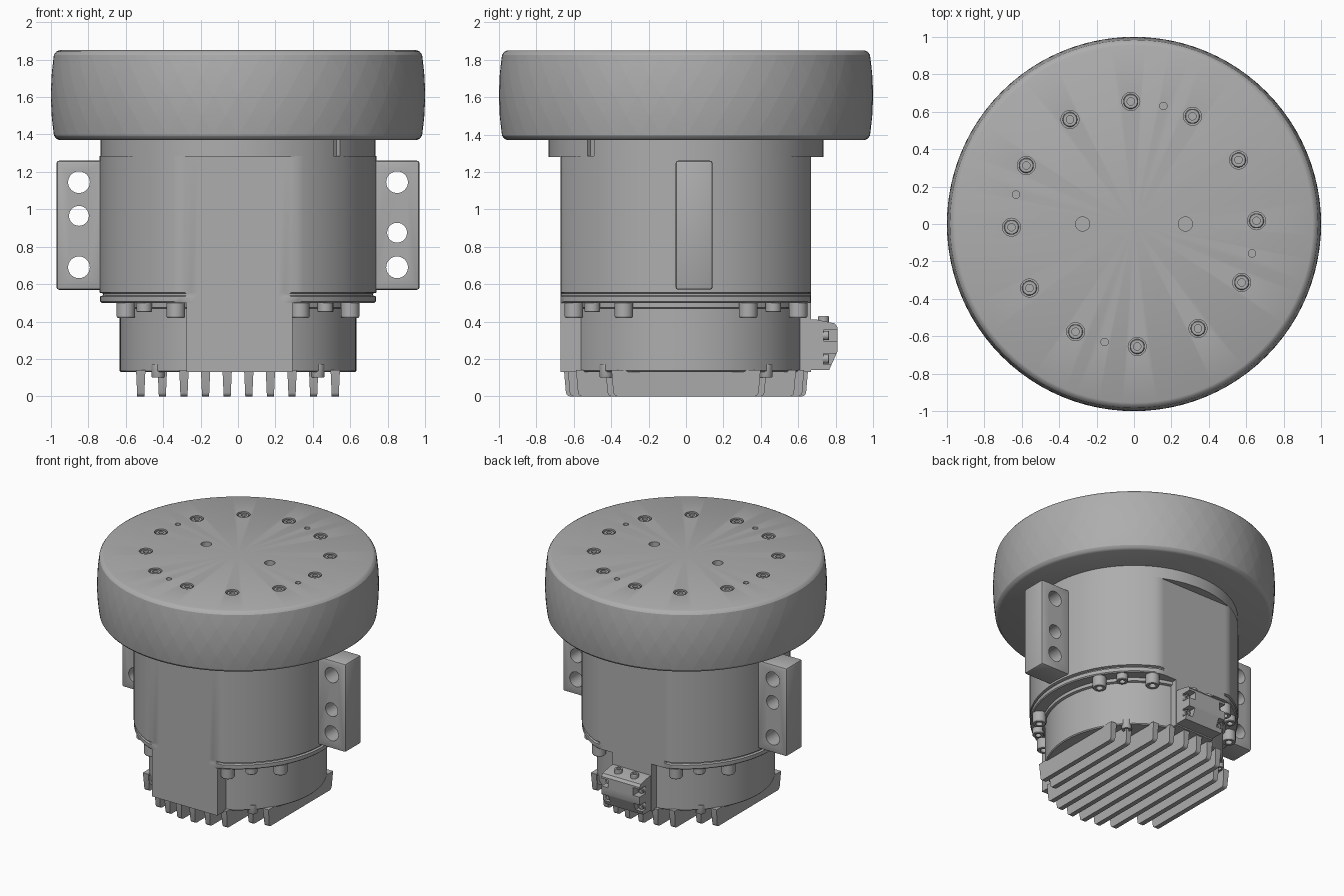
import bpy, bmesh
from math import sin, cos, pi, radians, sqrt
from mathutils import Matrix, Vector

if "Cube" in bpy.data.objects:
    bpy.data.objects.remove(bpy.data.objects["Cube"])

grey = bpy.data.materials.new("machined grey")
grey.use_nodes = True
grey.diffuse_color = (0.42, 0.42, 0.42, 1)
grey.node_tree.nodes["Principled BSDF"].inputs["Base Color"].default_value = (0.42, 0.42, 0.42, 1)
parts = []


def finish(name, bm):
    bmesh.ops.recalc_face_normals(bm, faces=bm.faces)
    mesh = bpy.data.meshes.new(name)
    bm.to_mesh(mesh)
    bm.free()
    mesh.materials.append(grey)
    ob = bpy.data.objects.new(name, mesh)
    bpy.context.collection.objects.link(ob)
    parts.append(ob)
    return ob


def add_lathe(bm, profile, segs, matrix=Matrix()):
    """Revolve (radius, height) points about z."""
    new = [bm.verts.new((r, 0, z)) for r, z in profile]
    edges = [bm.edges.new(p) for p in zip(new, new[1:])]
    out = bmesh.ops.spin(bm, geom=new + edges, cent=(0, 0, 0), axis=(0, 0, 1),
                         angle=2 * pi, steps=segs, use_merge=False)
    verts = list({v for f in bm.faces for v in f.verts if not f.tag})
    bmesh.ops.remove_doubles(bm, verts=verts, dist=1e-5)
    fresh = {v for f in bm.faces if not f.tag for v in f.verts}
    bmesh.ops.transform(bm, matrix=matrix, verts=list(fresh))
    for f in bm.faces:
        f.tag = True


def lathe(name, profile, segs=96):
    bm = bmesh.new()
    add_lathe(bm, profile, segs)
    return finish(name, bm)


def block(name, lo, hi, bevel=0.0):
    bm = bmesh.new()
    lo, hi = Vector(lo), Vector(hi)
    bmesh.ops.create_cube(bm, size=1, matrix=Matrix.Translation((lo + hi) / 2)
                          @ Matrix.Diagonal((*(hi - lo), 1)))
    if bevel:
        bmesh.ops.bevel(bm, geom=bm.edges[:], offset=bevel, segments=2, profile=0.5, affect='EDGES')
    return finish(name, bm)


def rods(name, places, depth, segs=32, turn=Matrix()):
    """Several plain cylinders, each given as (centre, radius)."""
    bm = bmesh.new()
    for centre, r in places:
        bmesh.ops.create_cone(bm, cap_ends=True, segments=segs, radius1=r, radius2=r, depth=depth,
                              matrix=Matrix.Translation(centre) @ turn)
    return finish(name, bm)


def bolts(name, places, r, h, turn=Matrix()):
    """Socket-head bolts standing on the given points."""
    bm = bmesh.new()
    s = r * 0.5
    profile = [(0, 0), (r, 0), (r, h * .9), (r * .9, h), (s, h), (s, h * .5), (0, h * .5)]
    for p in places:
        add_lathe(bm, profile, 18, Matrix.Translation(p) @ turn)
    return finish(name, bm)


def cut(ob, cutter):
    cutter.hide_render = True
    mod = ob.modifiers.new("cut", 'BOOLEAN')
    mod.operation, mod.object = 'DIFFERENCE', cutter
    bpy.context.view_layer.objects.active = ob
    bpy.ops.object.modifier_apply(modifier=mod.name)
    parts.remove(cutter)
    bpy.data.objects.remove(cutter)


def polar(r, degrees, z):
    return Vector((r * cos(radians(degrees)), r * sin(radians(degrees)), z))


down = Matrix.Rotation(pi, 4, 'X')
along_y = Matrix.Rotation(pi / 2, 4, 'X')

# Wheel: rounded disc with bolt counterbores, dowel holes and threaded holes
LOW, HIGH, MID, TOP = 1.395, 1.825, 1.61, 1.85


def crown(z):
    return 1 - 0.35 * (z - MID) ** 2


edge = crown(HIGH)
wheel = lathe("wheel", [(0, 1.37), (.955, 1.37), (.972, 1.378), (edge, LOW), (.955, LOW),
                        (.955, HIGH), (edge, HIGH), (.972, 1.842), (.955, TOP), (0, TOP)])
ring = [1.5 + 30 * i for i in range(12)]
holes = [(polar(.655, a, TOP), .048) for a in ring]
holes += [(polar(.65, 76 + 90 * i, TOP), .02) for i in range(4)]
holes += [(Vector((x, 0.0, TOP)), .038) for x in (-.275, .275)]
cut(wheel, rods("hole_cutter", holes, .08))
bolts("wheel_bolts", [polar(.655, a, 1.805) for a in ring], .04, .04)

# Tread: diamond lattice, each diamond raised from the groove floor
N, ROWS = 48, 4
bm = bmesh.new()
levels = [LOW + (HIGH - LOW) * j / ROWS for j in range(ROWS + 1)]
grid = [[bm.verts.new(polar(crown(z) - .014, 360 / N * (i + j % 2 / 2), z)) for i in range(N)]
        for j, z in enumerate(levels)]
base = {v for row in grid for v in row}
for j in range(ROWS + 1):
    for i in range(N):
        k = i + j % 2
        corner = [grid[j][i], grid[j][(i + 1) % N]]
        right = corner[1]
        face = [corner[0]]
        if j > 0:
            face.append(grid[j - 1][k % N])
        face.append(right)
        if j < ROWS:
            face.append(grid[j + 1][k % N])
        bm.faces.new(face)
tops = bm.faces[:]
bmesh.ops.inset_individual(bm, faces=tops, thickness=.008, depth=.01, use_even_offset=True)
bmesh.ops.subdivide_edges(bm, edges=list({e for f in tops for e in f.edges}), cuts=1, use_grid_fill=True)
for v in bm.verts:
    if v not in base:
        z = HIGH if v.co.z > HIGH - .012 else LOW if v.co.z < LOW + .012 else v.co.z
        flat = Vector((v.co.x, v.co.y, 0)).normalized() * crown(z)
        v.co = (flat.x, flat.y, z)
finish("tread", bm)

# Collar under the wheel, with a small notch
collar = lathe("collar", [(0, 1.28), (.735, 1.28), (.735, 1.38), (0, 1.38)])
bm = bmesh.new()
bmesh.ops.create_cube(bm, size=.06, matrix=Matrix.Translation(polar(.74, -44, 1.33))
                      @ Matrix.Rotation(radians(-44), 4, 'Z') @ Matrix.Diagonal((1, .8, 3, 1)))
cut(collar, finish("notch_cutter", bm))

# Main body: cylinder with flats front and back, and a seam above the lower rim
body = lathe("body", [(0, .5), (.73, .5), (.737, .507), (.737, .535), (.722, .54), (.722, .55),
                      (.74, .555), (.74, 1.285), (0, 1.285)], 128)
for v in body.data.vertices:
    v.co.y = max(-.67, min(.667, v.co.y))

# Lower housing with front and back pads
lathe("lower_housing", [(0, .13), (.625, .13), (.632, .137), (.632, .47), (.65, .475), (.65, .505), (0, .505)])
block("front_pad", (-.275, -.67, .13), (.29, -.3, .5))
block("back_pad", (-.17, .3, .13), (.17, .667, .5))

# Rim bolts and base bolts hang downward
quads = range(0, 360, 90)
bolts("rim_bolts", [polar(.685, q + a, .5) for q in quads for a in (29, 61)], .05, .08, down)
bolts("rim_small_bolts", [polar(.685, q + 43, .5) for q in quads], .042, .05, down)
bolts("base_bolts", [polar(.605, q + 45, .17) for q in quads], .035, .07, down)

# Cooling fins: tapered plates clipped to a circle
for i in range(10):
    x = (i - 4.5) * .1155
    half = sqrt((.655 if i not in (1, 8) else .59) ** 2 - x * x)
    bm = bmesh.new()
    bmesh.ops.create_cube(bm, size=1, matrix=Matrix.Translation((x, 0, .07))
                          @ Matrix.Diagonal((.05, 2 * half, .14, 1)))
    for v in bm.verts:
        if v.co.z < .07:
            v.co.x = x + (v.co.x - x) * .75
            v.co.y *= (half - .012) / half
    tips = [e for e in bm.edges if abs(e.verts[0].co.z - e.verts[1].co.z) < .01
            and abs(e.verts[0].co.y - e.verts[1].co.y) < .01 and e.verts[0].co.z < .07]
    bmesh.ops.bevel(bm, geom=tips, offset=.02, segments=3, profile=0.5, affect='EDGES')
    finish("cooling_fin", bm)

# Side brackets with three through holes each
for side, middle in ((1, .875), (-1, .965)):
    xs = sorted((side * .70, side * .97))
    bracket = block("side_bracket", (xs[0], -.056, .57), (xs[1], .142, 1.26), .014)
    spots = [(Vector((side * .85, .04, z)), r) for z, r in ((1.145, .058), (middle, .053), (.69, .058))]
    cut(bracket, rods("bracket_cutter", spots, .5, 40, along_y))

# Rear connector: extruded profile with corner pockets and screws
bm = bmesh.new()
outline = [(.66, .14), (.765, .14), (.81, .24), (.81, .37), (.795, .39), (.70, .41), (.66, .41)]
face = bm.faces.new([bm.verts.new((-.165, y, z)) for y, z in outline])
moved = bmesh.ops.extrude_face_region(bm, geom=[face])["geom"]
bmesh.ops.translate(bm, vec=(.33, 0, 0), verts=[v for v in moved if isinstance(v, bmesh.types.BMVert)])
connector = finish("connector", bm)
corners = [(x, z) for x in (-.15, .15) for z in (.2, .325)]
for x, z in corners:
    cut(connector, block("pocket_cutter", (x - .04, .735, z - .03), (x + .04, .85, z + .03)))
bolts("connector_screws", [Vector((x * .95, .73, z)) for x, z in corners], .025, .035,
      Matrix.Rotation(-pi / 2, 4, 'X'))
bolts("connector_studs", [Vector((x, .735, .385)) for x in (-.07, .07)], .03, .045)

# Smooth the round surfaces, keep edges crisp
for ob in parts:
    ob.select_set(True)
bpy.context.view_layer.objects.active = parts[0]
bpy.ops.object.shade_smooth_by_angle(angle=radians(30))
